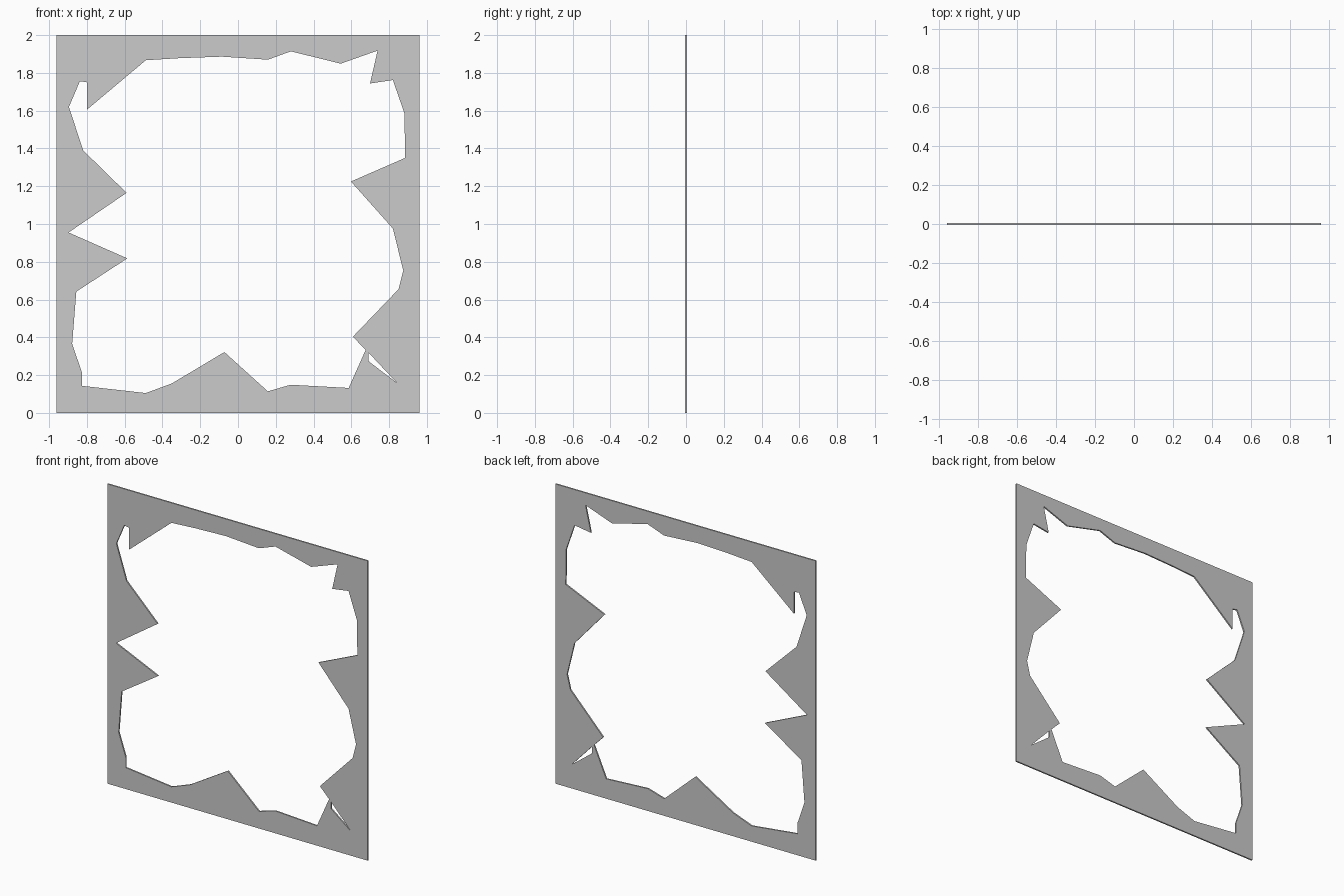
import bpy
import math

if "Cube" in bpy.data.objects:
    bpy.data.objects.remove(bpy.data.objects["Cube"])

W, H, T = 0.961, 2.0, 0.01

# Outer border of the panel (x, z)
border = [(-W, 0), (W, 0), (W, H), (-W, H)]

# Jagged broken opening, clockwise from the upper left
opening = [
    (-.837, 1.756), (-.8, 1.75), (-.8, 1.605), (-.488, 1.867), (-.31, 1.878),
    (-.086, 1.886), (.158, 1.87), (.28, 1.914), (.544, 1.849), (.739, 1.918),
    (.699, 1.744), (.82, 1.762), (.881, 1.586), (.885, 1.35), (.598, 1.225),
    (.82, .976), (.875, .753), (.85, .655), (.608, .403), (.676, .334),
    (.586, .132), (.278, .149), (.158, .114), (-.072, .322), (-.35, .156),
    (-.488, .105), (-.825, .143), (-.825, .21), (-.878, .366), (-.856, .642),
    (-.586, .818), (-.897, .955), (-.59, 1.165), (-.82, 1.39), (-.895, 1.62)]

# Small sliver crack at the lower right
crack = [(.692, .318), (.84, .16), (.692, .273)]


def add_loop(curve, pts):
    s = curve.splines.new('POLY')
    s.points.add(len(pts) - 1)
    for p, (x, z) in zip(s.points, pts):
        p.co = (x, z, 0, 1)
    s.use_cyclic_u = True


# Flat filled outline with thickness, stood upright
curve = bpy.data.curves.new("broken_frame", 'CURVE')
curve.dimensions = '2D'
curve.fill_mode = 'BOTH'
curve.extrude = T / 2
for loop in (border, opening, crack):
    add_loop(curve, loop)
frame = bpy.data.objects.new("broken_frame", curve)
bpy.context.collection.objects.link(frame)
frame.rotation_euler.x = math.radians(90)

# Turn into a flat-shaded mesh
bpy.context.view_layer.objects.active = frame
frame.select_set(True)
bpy.ops.object.convert(target='MESH')
bpy.ops.object.shade_flat()
